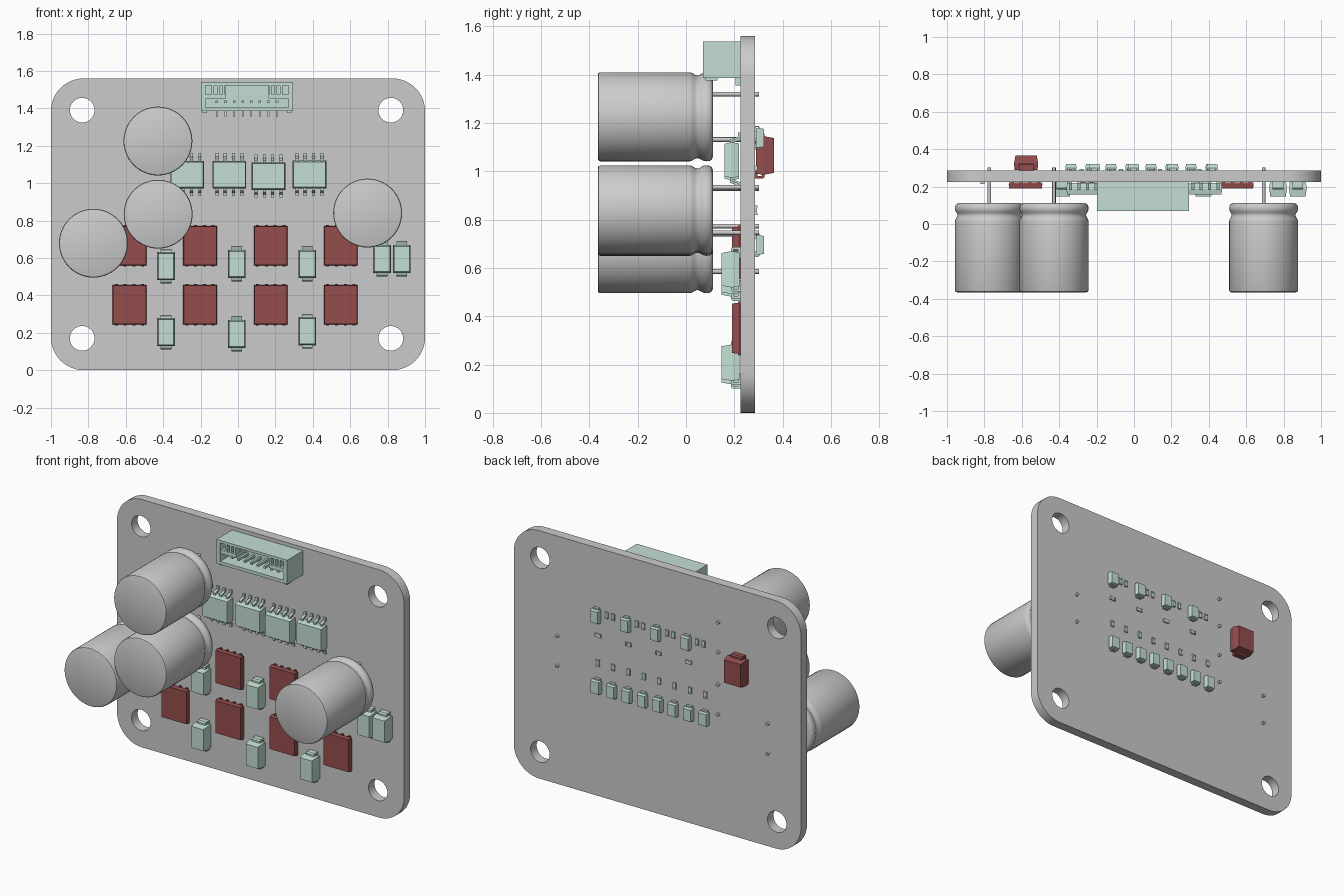
import bpy, bmesh
from math import sin, cos, pi

if "Cube" in bpy.data.objects:
    bpy.data.objects.remove(bpy.data.objects["Cube"])

FRONT, BACK = 0.225, 0.285        # the two board surfaces (y)


def material(name, rgb):
    m = bpy.data.materials.new(name)
    m.diffuse_color = (*rgb, 1)
    m.use_nodes = True
    m.node_tree.nodes["Principled BSDF"].inputs["Base Color"].default_value = m.diffuse_color
    return m


GREEN = material("pale_green", (0.55, 0.74, 0.65))
RED = material("dark_red", (0.30, 0.075, 0.075))


def finish(name, bm, mat=None, smooth=False):
    bmesh.ops.recalc_face_normals(bm, faces=bm.faces)
    me = bpy.data.meshes.new(name)
    bm.to_mesh(me)
    bm.free()
    if mat:
        me.materials.append(mat)
    ob = bpy.data.objects.new(name, me)
    bpy.context.collection.objects.link(ob)
    if smooth:
        bpy.ops.object.select_all(action='DESELECT')
        bpy.context.view_layer.objects.active = ob
        ob.select_set(True)
        bpy.ops.object.shade_smooth_by_angle(angle=0.7)
    return ob


def skin(bm, rings):
    """Join closed rings of points and cap both ends."""
    vs = [[bm.verts.new(p) for p in r] for r in rings]
    n = len(vs[0])
    for a, b in zip(vs, vs[1:]):
        for i in range(n):
            bm.faces.new((a[i], a[(i + 1) % n], b[(i + 1) % n], b[i]))
    bm.faces.new(vs[0])
    bm.faces.new(vs[-1][::-1])


def box(bm, x0, x1, y0, y1, z0, z1):
    skin(bm, [[(x0, y, z0), (x1, y, z0), (x1, y, z1), (x0, y, z1)] for y in (y0, y1)])


def moulded(bm, cx, cz, base, s, sections):
    """Tapered body: sections are (height above board, half x, half z)."""
    skin(bm, [[(cx - hx, base + s * h, cz - hz), (cx + hx, base + s * h, cz - hz),
               (cx + hx, base + s * h, cz + hz), (cx - hx, base + s * h, cz + hz)]
              for h, hx, hz in sections])


def strip(bm, cx, hx, cz, dz, base, s, prof):
    """Bent lead: prof holds (distance from cz, height), extruded along x."""
    skin(bm, [[(x, base + s * h, cz + dz * d) for d, h in prof] for x in (cx - hx, cx + hx)])


def two_lead(name, cx, cz, base, s, hx, hz, h, mat, ext=0.018):
    """Moulded two-terminal part with a folded tab at each end."""
    bm = bmesh.new()
    moulded(bm, cx, cz, base, s, [(0.004, hx * .93, hz * .94), (h * .45, hx, hz), (h, hx * .88, hz * .9)])
    t = h * .13
    for dz in (1, -1):
        strip(bm, cx, hx * .6, cz, dz, base, s,
              [(hz * .9, h * .5), (hz + ext * .6, h * .5), (hz + ext, h * .4), (hz + ext, 0),
               (hz * .6, 0), (hz * .6, t), (hz + ext - t, t), (hz + ext - t, h * .5 - t), (hz * .9, h * .5 - t)])
    finish(name, bm, mat)


def circle(cx, cz, r, n=40):
    return [(cx + r * cos(2 * pi * i / n), cz + r * sin(2 * pi * i / n)) for i in range(n)]


# Board: rounded outline with four mounting holes
R, H = 0.175, 1.56
outline = []
for k, (x, z) in enumerate([(1 - R, H - R), (R - 1, H - R), (R - 1, R), (1 - R, R)]):
    outline += [(x + R * cos(pi / 2 * (k + i / 12)), z + R * sin(pi / 2 * (k + i / 12))) for i in range(13)]
cu = bpy.data.curves.new("board", 'CURVE')
cu.dimensions, cu.fill_mode, cu.extrude = '2D', 'BOTH', 0.03
holes = [circle(x, z, 0.066) for x in (-0.833, 0.817) for z in (0.17, 1.39)]
for loop in [outline] + holes:
    sp = cu.splines.new('POLY')
    sp.points.add(len(loop) - 1)
    for p, (x, z) in zip(sp.points, loop):
        p.co = (x, z, 0, 1)
    sp.use_cyclic_u = True
board = bpy.data.objects.new("board", cu)
bpy.context.collection.objects.link(board)
board.location.y = 0.255
board.rotation_euler.x = pi / 2
bpy.context.view_layer.objects.active = board
board.select_set(True)
bpy.ops.object.convert(target='MESH')
bpy.ops.object.shade_smooth_by_angle(angle=0.7)

# Electrolytic capacitors: turned can with a crimp groove, two wire leads
CAN = [(.174, -.365), (.181, -.362), (.184, -.355), (.184, .015), (.182, .024), (.175, .035), (.171, .046),
       (.172, .054), (.178, .064), (.183, .074), (.184, .085), (.182, .098), (.176, .107), (.166, .111)]
for i, (cx, cz) in enumerate([(-.428, 1.225), (-.427, .834), (-.773, .679), (.693, .84)], 1):
    bm = bmesh.new()
    skin(bm, [[(x, y, z) for x, z in circle(cx, cz, r, 56)] for r, y in CAN])
    finish(f"capacitor_can_{i}", bm, smooth=True)
    bm = bmesh.new()
    for dz in (-.094, .094):
        skin(bm, [[(x, y, z) for x, z in circle(cx, cz + dz, .0095, 12)] for y in (.10, .302)])
    finish(f"capacitor_leads_{i}", bm, smooth=True)

# Power transistors: flat square packages with small edge pads
for row, cz in enumerate((.35, .665)):
    for col, cx in enumerate((-.58, -.203, .175, .55)):
        bm = bmesh.new()
        moulded(bm, cx, cz, FRONT, -1, [(.003, .088, .102), (.012, .09, .105), (.035, .087, .102)])
        for k in range(4):
            px = cx + (k - 1.5) * .047
            box(bm, px - .008, px + .008, FRONT - .01, FRONT, cz - .111, cz + .111)
        finish(f"transistor_{row}_{col}", bm, RED)

# Driver chips: eight gull-wing leads each
GULL = [(.068, .042), (.085, .042), (.098, .009), (.115, .009), (.115, 0), (.092, 0), (.08, .033), (.068, .033)]
for i, (cx, cz) in enumerate([(-.272, 1.045), (-.046, 1.045), (.163, 1.037), (.382, 1.046)], 1):
    bm = bmesh.new()
    moulded(bm, cx, cz, FRONT, -1, [(.006, .085, .069), (.038, .09, .074), (.066, .085, .067)])
    for k in range(4):
        for dz in (1, -1):
            strip(bm, cx + (k - 1.5) * .045, .008, cz, dz, FRONT, -1, GULL)
    finish(f"driver_chip_{i}", bm, GREEN)

# Front diodes
for i, (cx, cz) in enumerate([(-.385, .556), (-.006, .567), (.371, .567), (-.385, .203), (-.006, .193),
                              (.371, .208), (.77, .594), (.876, .594)], 1):
    two_lead(f"front_diode_{i}", cx, cz, FRONT, -1, .047, .075, .079, GREEN)

# Back diodes, and the large red part
for i in range(8):
    two_lead(f"back_lower_diode_{i + 1}", -.337 + .107 * i, .695, BACK, 1, .03, .041, .037, GREEN, .008)
for i in range(4):
    two_lead(f"back_upper_diode_{i + 1}", -.212 + .21 * i, 1.138, BACK, 1, .03, .041, .037, GREEN, .008)
two_lead("back_suppressor", -.577, 1.065, BACK, 1, .065, .08, .08, RED, .016)


# Tiny chip resistors: body with slightly raised end caps
def chip(name, cx, cz, base, s, long_z=True):
    bm = bmesh.new()
    a, b = .011, .02
    for lo, hi, h, w in ((-b, -b * .55, .010, a), (-b * .55, b * .55, .008, a * .95), (b * .55, b, .010, a)):
        y0, y1 = sorted((base, base + s * h))
        if long_z:
            box(bm, cx - w, cx + w, y0, y1, cz + lo, cz + hi)
        else:
            box(bm, cx + lo, cx + hi, y0, y1, cz - w, cz + w)
    finish(name, bm, GREEN if base == BACK else None)


for i in range(8):
    chip(f"lower_resistor_{i + 1}", -.337 + .107 * i, .838, BACK, 1)
for i in range(4):
    x = -.212 + .21 * i
    chip(f"upper_resistor_a_{i + 1}", x - .068, 1.155, BACK, 1)
    chip(f"upper_resistor_b_{i + 1}", x - .112, 1.155, BACK, 1)
    chip(f"upper_resistor_c_{i + 1}", x - .008, 1.012, BACK, 1, False)
chip("front_resistor", -.81, .68, FRONT, -1)

# Connector: open housing with a T-shaped socket
X0, X1, Y0, Y1, Z0, Z1 = -.198, .294, .07, FRONT, 1.385, 1.537
bm = bmesh.new()
box(bm, X0, X1, .19, Y1, Z0, Z1)                      # rear wall
box(bm, X0, X1, Y0, .19, 1.521, Z1)                   # roof
box(bm, X0 + .025, X1 - .025, Y0, .19, Z0, 1.405)     # floor
for xa, xb in ((X0, X0 + .025), (X1 - .025, X1)):     # side walls
    box(bm, xa, xb, Y0, .19, Z0, 1.521)
for xa, d in ((X0 + .025, 1), (X1 - .025, -1)):       # shoulders with slots
    def span(a, b, y0, z0, z1):
        lo, hi = sorted((xa + d * a, xa + d * b))
        box(bm, lo, hi, y0, .19, z0, z1)
    span(0, .105, Y0 + .005, 1.452, 1.475)
    span(0, .105, .12, 1.475, 1.521)
    for a in (.03, .06, .09):
        span(a, a + .014, Y0 + .005, 1.475, 1.521)
finish("connector_housing", bm, GREEN)

# Connector contacts and solder feet
bm = bmesh.new()
for k in range(8):
    px = .048 + (k - 3.5) * .0459
    box(bm, px - .007, px + .007, .095, .2, 1.428, 1.442)
    box(bm, px - .005, px + .005, .205, FRONT, 1.355, 1.39)
for px in (X0 + .02, X1 - .02):
    box(bm, px - .012, px + .012, Y0 + .01, .13, 1.376, 1.39)
finish("connector_pins", bm, GREEN)
